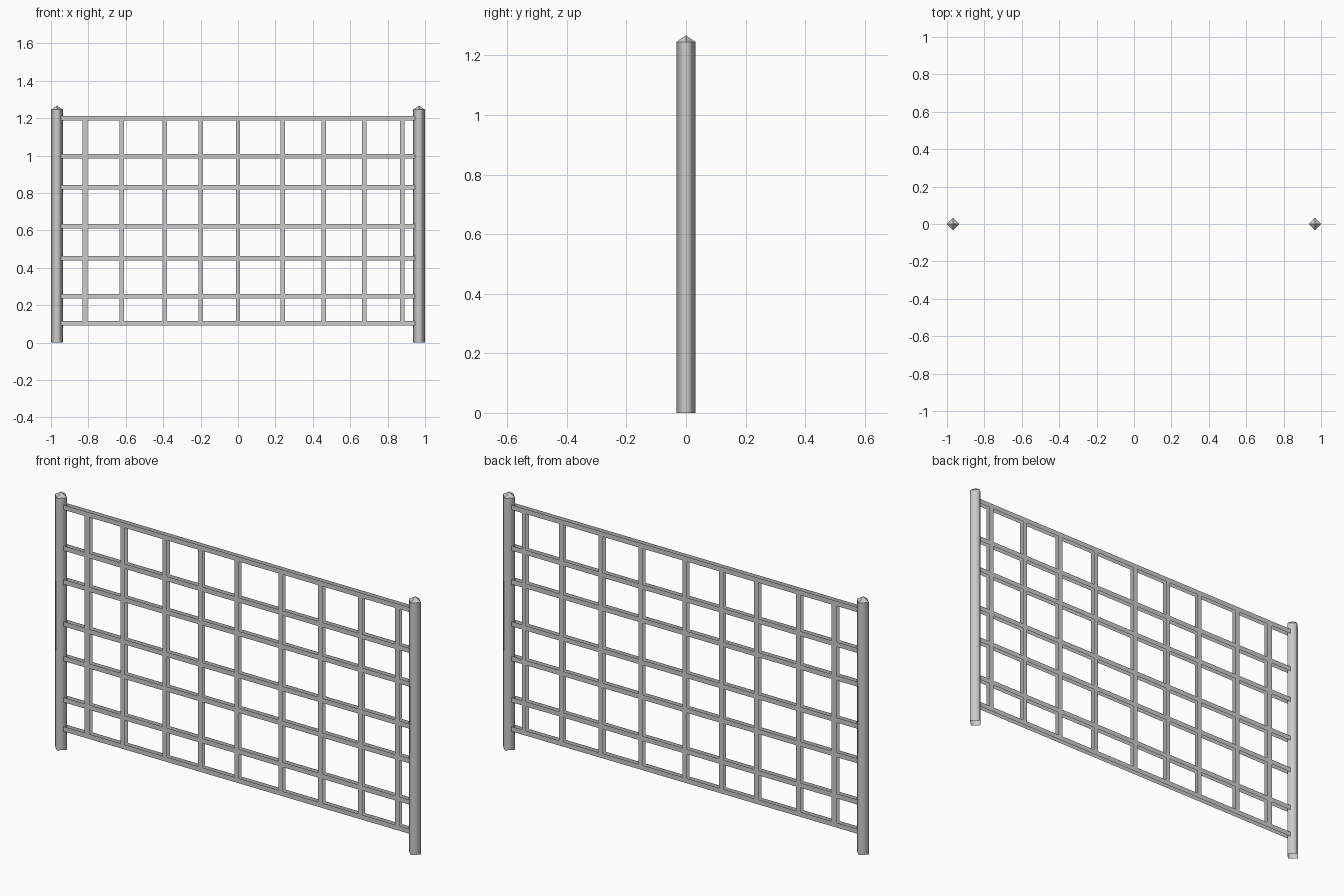
import bpy, bmesh

if "Cube" in bpy.data.objects:
    bpy.data.objects.remove(bpy.data.objects["Cube"])

POST_R = 0.0325
POST_X = 1 - POST_R
BAR_XS = (-0.818, -0.622, -0.392, -0.199, 0.0, 0.24, 0.458, 0.675, 0.878)
RAIL_ZS = (0.104, 0.248, 0.452, 0.623, 0.831, 0.997, 1.199)


def finish(name, bm):
    mesh = bpy.data.meshes.new(name)
    bm.to_mesh(mesh)
    bm.free()
    obj = bpy.data.objects.new(name, mesh)
    bpy.context.collection.objects.link(obj)
    return obj


def diamond(bm, x, z):
    return [bm.verts.new((x + dx * POST_R, dy * POST_R, z))
            for dx, dy in ((1, 0), (0, 1), (-1, 0), (0, -1))]


# Four-sided post, open at the foot, soft shaded sides, pointed cap
def post(name, x):
    bm = bmesh.new()
    low, high = diamond(bm, x, 0), diamond(bm, x, 1.245)
    tip = bm.verts.new((x, 0, 1.267))
    for i in range(4):
        j = (i + 1) % 4
        side = bm.faces.new((low[i], low[j], high[j], high[i]))
        side.smooth = True
        bm.faces.new((high[i], high[j], tip))
    for i in range(4):
        bm.edges.get((high[i], high[(i + 1) % 4])).smooth = False
    finish(name, bm)


# Slat made of a front and a back face, open along its edges
def slat(name, x0, x1, z0, z1, depth):
    bm = bmesh.new()
    for y in (-depth, depth):
        corners = [(x0, y, z0), (x1, y, z0), (x1, y, z1), (x0, y, z1)]
        if y > 0:
            corners.reverse()
        bm.faces.new([bm.verts.new(c) for c in corners])
    finish(name, bm)


for side in (-1, 1):
    post("left_post" if side < 0 else "right_post", side * POST_X)

# Horizontal rails run into the posts
for i, z in enumerate(RAIL_ZS):
    slat(f"rail_{i + 1}", -POST_X + 0.01, POST_X - 0.01, z - 0.012, z + 0.012, 0.0115)

# Vertical bars sit just inside the rails; the first is a little wider
for i, x in enumerate(BAR_XS):
    half = 0.0145 if i == 0 else 0.012
    slat(f"bar_{i + 1}", x - half, x + half, RAIL_ZS[0], RAIL_ZS[-1], 0.0105)
